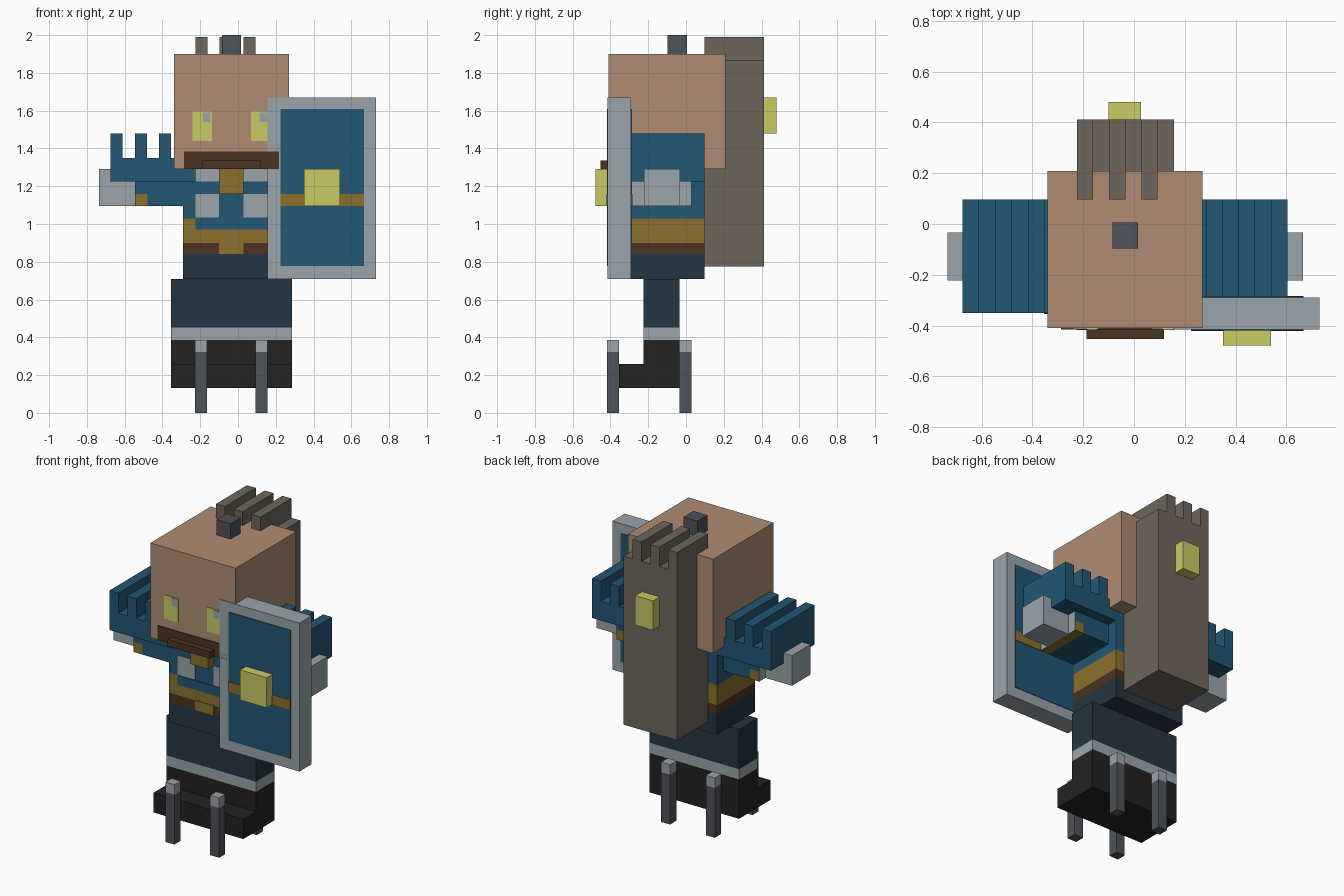
import bpy, bmesh
from mathutils import Vector

if "Cube" in bpy.data.objects:
    bpy.data.objects.remove(bpy.data.objects["Cube"])

AXIS = -0.035            # mirror line of the body in x


def lin(c):
    c /= 255
    return c / 12.92 if c <= 0.04045 else ((c + 0.055) / 1.055) ** 2.4


def mat(name, r, g, b):
    m = bpy.data.materials.new(name)
    m.diffuse_color = (lin(r), lin(g), lin(b), 1)
    m.use_nodes = True
    m.node_tree.nodes["Principled BSDF"].inputs["Base Color"].default_value = m.diffuse_color
    return m


SKIN = mat("skin", 175, 140, 115)
HAIR = mat("hair", 110, 102, 91)
BLUE = mat("blue cloth", 34, 87, 115)
NAVY = mat("navy cloth", 36, 53, 66)
STEEL = mat("light steel", 155, 165, 172)
DARK = mat("dark steel", 78, 82, 88)
GOLD = mat("gold", 140, 112, 45)
YELLOW = mat("yellow", 202, 202, 100)
BROWN = mat("brown leather", 75, 51, 34)
BLACK = mat("black boot", 34, 34, 34)


def finish(name, bm, mats):
    bmesh.ops.recalc_face_normals(bm, faces=bm.faces[:])
    me = bpy.data.meshes.new(name)
    bm.to_mesh(me)
    bm.free()
    for m in mats:
        me.materials.append(m)
    ob = bpy.data.objects.new(name, me)
    bpy.context.collection.objects.link(ob)
    return ob


def box(name, x, y, z, mats, cuts=(), rule=None):
    """Box from ranges; cuts = (axis, position); rule(centre, normal) -> material."""
    if not isinstance(mats, (list, tuple)):
        mats = [mats]
    x = sorted(x)
    bm = bmesh.new()
    bmesh.ops.create_cube(bm, size=1)
    for v in bm.verts:
        for i, (a, b) in enumerate((x, y, z)):
            v.co[i] = a if v.co[i] < 0 else b
    for axis, pos in cuts:
        n, p = Vector(), Vector()
        n[axis], p[axis] = 1, pos
        geom = bm.verts[:] + bm.edges[:] + bm.faces[:]
        bmesh.ops.bisect_plane(bm, geom=geom, plane_co=p, plane_no=n)
    if rule:
        bm.normal_update()
        for f in bm.faces:
            f.material_index = rule(f.calc_center_median(), f.normal)
    return finish(name, bm, mats)


def plate(name, x, z, y, m, side=-1, t=0.005):
    """Thin painted detail on a face at depth y."""
    return box(name, x, sorted((y, y + side * t)), z, m)


def comb(name, x, y, z0, z1, z2, n, m):
    """Block with every second slot raised from z1 to z2."""
    w = (x[1] - x[0]) / n
    pts = [(x[0], z0)]
    for i in range(n):
        top = z2 if i % 2 == 0 else z1
        pts += [(x[0] + i * w, top), (x[0] + (i + 1) * w, top)]
    pts.append((x[1], z0))
    bm = bmesh.new()
    f = bm.faces.new([bm.verts.new((px, y[0], pz)) for px, pz in pts])
    ext = bmesh.ops.extrude_face_region(bm, geom=[f])["geom"]
    bmesh.ops.translate(bm, vec=(0, y[1] - y[0], 0),
                        verts=[g for g in ext if isinstance(g, bmesh.types.BMVert)])
    return finish(name, bm, [m])


def mirrored(x):
    return tuple(sorted(2 * AXIS - v for v in x))


# head and hair
box("head", (-0.34, 0.27), (-0.41, 0.208), (1.29, 1.90), SKIN)
box("topknot", (-0.085, 0.015), (-0.097, 0.005), (1.90, 2.0), DARK)
comb("hair", (-0.225, 0.157), (0.097, 0.412), 0.775, 1.865, 1.99, 6, HAIR)
box("hair_clip", (-0.10, 0.027), (0.412, 0.48), (1.48, 1.67), YELLOW)

# face
plate("moustache", (-0.287, 0.217), (1.29, 1.383), -0.41, BROWN)
box("beard", (-0.187, 0.118), (-0.453, -0.41), (1.29, 1.335), BROWN)
for side, ex, px in (("left", (-0.24, -0.138), (-0.185, -0.145)),
                     ("right", (0.068, 0.17), (0.115, 0.155))):
    plate(side + "_eye", ex, (1.44, 1.595), -0.41, YELLOW, t=0.004)
    plate(side + "_pupil", px, (1.54, 1.59), -0.41, STEEL, t=0.007)

# torso with belt bands by height
box("torso", (-0.29, 0.22), (-0.29, 0.097), (0.71, 1.29), [NAVY, BROWN, GOLD, BLUE],
    [(2, 0.84), (2, 0.90), (2, 1.03)],
    lambda c, n: 0 if c.z < 0.84 else 1 if c.z < 0.90 else 2 if c.z < 1.03 else 3)
plate("belt_dip", (-0.225, 0.155), (0.97, 1.03), -0.29, BLUE)
plate("buckle", (-0.10, 0.03), (0.84, 0.902), -0.29, GOLD)
box("collar_clasp", (-0.10, 0.03), (-0.35, -0.29), (1.16, 1.29), GOLD)
for side, x in (("left", (-0.225, -0.10)), ("right", mirrored((-0.225, -0.10)))):
    plate(side + "_chest_plate", x, (1.035, 1.16), -0.29, STEEL)
    plate(side + "_collar_plate", x, (1.225, 1.29), -0.29, STEEL)

# arms, mirrored about the body axis
for side, f in (("left", tuple), ("right", mirrored)):
    comb(side + "_shoulder", f((-0.675, -0.225)), (-0.35, 0.097),
         1.225, 1.35, 1.48, 7, BLUE)
    cuff = 0.445         # distance of the cuff stripe from the body axis

    def arm_rule(c, n):
        d = abs(c.x - AXIS)
        if abs(n.x) > 0.9 and d > cuff + 0.05:
            return 1
        return 2 if d > cuff and c.z < 1.16 else 0

    sgn = -1 if side == "left" else 1
    box(side + "_arm", f((-0.545, -0.29)), (-0.29, 0.03), (1.095, 1.29),
        [BLUE, STEEL, GOLD], [(0, AXIS + sgn * cuff), (2, 1.16)], arm_rule)
    box(side + "_hand", f((-0.735, -0.545)), (-0.222, -0.033), (1.095, 1.29), STEEL)

# legs and boots
box("legs", (-0.355, 0.287), (-0.225, -0.035), (0.132, 0.71), [BLACK, STEEL, NAVY],
    [(2, 0.387), (2, 0.453)],
    lambda c, n: 0 if c.z < 0.387 else 1 if c.z < 0.453 else 2)
box("boot_toes", (-0.355, 0.287), (-0.355, -0.225), (0.132, 0.26), BLACK)

# four posts around the boots
for side, x in (("left", (-0.227, -0.163)), ("right", mirrored((-0.227, -0.163)))):
    for end, y in (("front", (-0.417, -0.355)), ("back", (-0.035, 0.03))):
        box(f"{end}_{side}_post", x, y, (0, 0.387), [DARK, STEEL], [(2, 0.322)],
            lambda c, n: 0 if c.z < 0.322 else 1)

# shield, painted on both faces
box("shield", (0.157, 0.73), (-0.415, -0.29), (0.71, 1.67), STEEL)
for end, y, s in (("front", -0.415, -1), ("back", -0.29, 1)):
    plate(f"shield_{end}_panel", (0.225, 0.668), (0.777, 1.608), y, BLUE, s, 0.004)
    plate(f"shield_{end}_stripe", (0.225, 0.668), (1.095, 1.158), y, GOLD, s, 0.007)
box("shield_boss", (0.35, 0.54), (-0.478, -0.415), (1.095, 1.29), YELLOW)
